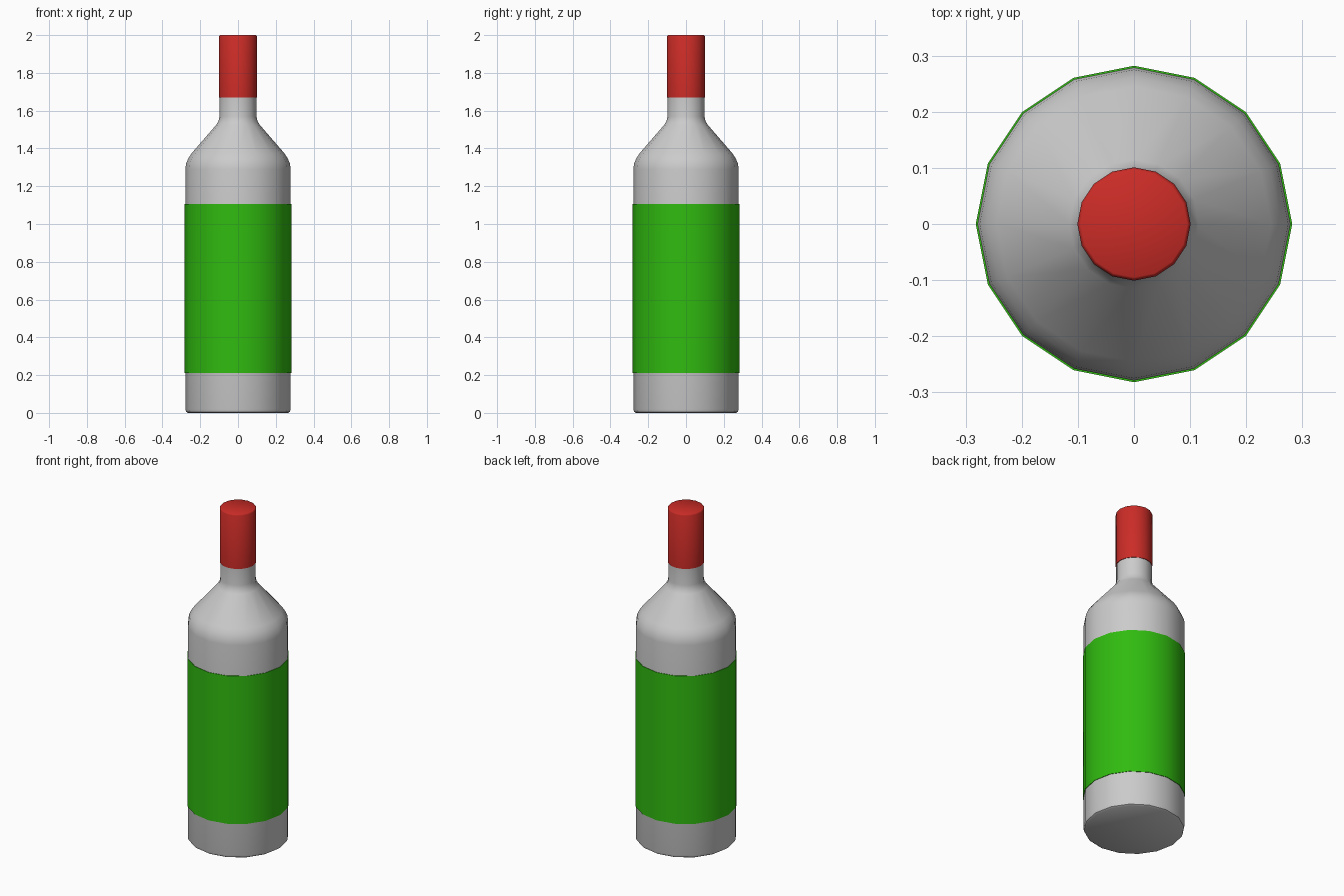
import bpy, bmesh, math

if "Cube" in bpy.data.objects:
    bpy.data.objects.remove(bpy.data.objects["Cube"])

SIDES = 16


def lathe(name, profile, color=None, closed_ends=True):
    """Revolve (radius, height) points around z."""
    bm = bmesh.new()
    rings = []
    for r, z in profile:
        rings.append([bm.verts.new((r * math.cos(2 * math.pi * i / SIDES),
                                    r * math.sin(2 * math.pi * i / SIDES), z))
                      for i in range(SIDES)])
    for a, b in zip(rings, rings[1:]):
        for i in range(SIDES):
            j = (i + 1) % SIDES
            bm.faces.new((a[i], a[j], b[j], b[i]))
    if closed_ends:
        bm.faces.new(rings[0][::-1])
        bm.faces.new(rings[-1])
    mesh = bpy.data.meshes.new(name)
    bm.to_mesh(mesh)
    bm.free()
    obj = bpy.data.objects.new(name, mesh)
    bpy.context.collection.objects.link(obj)
    if color:
        mat = bpy.data.materials.new(name + "_material")
        mat.diffuse_color = color
        mat.use_nodes = True
        mat.node_tree.nodes["Principled BSDF"].inputs["Base Color"].default_value = mat.diffuse_color
        mesh.materials.append(mat)
    bpy.ops.object.select_all(action='DESELECT')
    obj.select_set(True)
    bpy.context.view_layer.objects.active = obj
    bpy.ops.object.shade_smooth_by_angle(angle=math.radians(40))
    return obj


# Glass: base, straight body, sloped shoulder and neck
lathe("bottle", [(0.265, 0.0), (0.275, 0.006), (0.279, 0.02), (0.279, 1.29),
                 (0.275, 1.32), (0.262, 1.35), (0.245, 1.375), (0.115, 1.525),
                 (0.103, 1.545), (0.098, 1.57), (0.098, 1.68)])

# Label sleeve wrapped just outside the body
lathe("label", [(0.278, 0.21), (0.282, 0.21), (0.282, 1.105), (0.278, 1.105)],
      (0.03, 0.5, 0.005, 1), closed_ends=False)

# Foil cap with a slightly eased top edge
lathe("cap", [(0.097, 1.67), (0.101, 1.67), (0.101, 1.992), (0.098, 1.998), (0.095, 2.0)],
      (0.6, 0.025, 0.02, 1))
